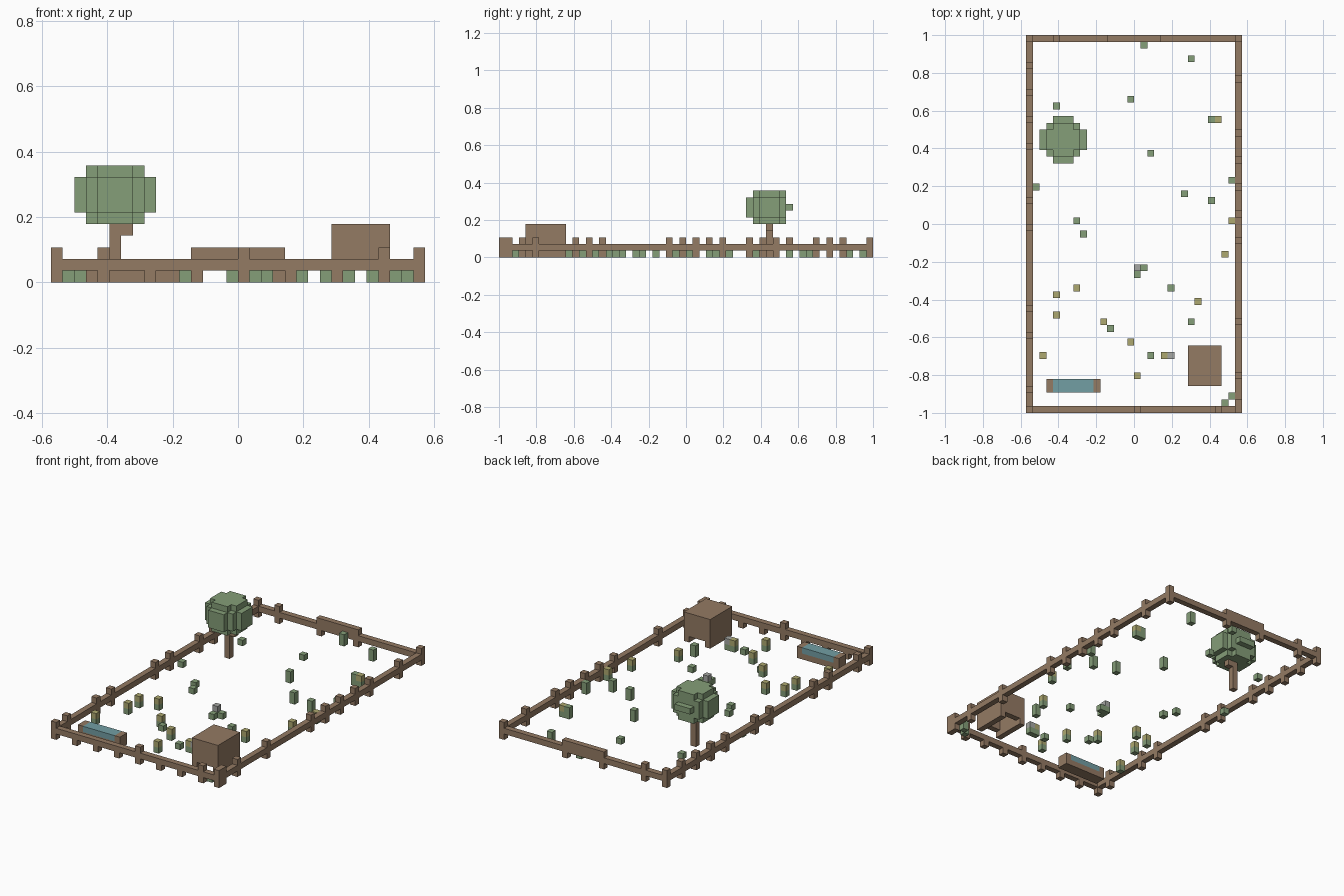
import bpy

if "Cube" in bpy.data.objects:
    bpy.data.objects.remove(bpy.data.objects["Cube"])

U = 1 / 28  # one block; the yard is 32 x 56 blocks


def mat(name, rgb):
    m = bpy.data.materials.new(name)
    m.diffuse_color = (*rgb, 1)
    m.use_nodes = True
    m.node_tree.nodes["Principled BSDF"].inputs["Base Color"].default_value = m.diffuse_color
    return m


BROWN = mat("wood brown", (0.296, 0.196, 0.126))
GREEN = mat("leaf green", (0.233, 0.342, 0.188))
YELLOW = mat("flower yellow", (0.42, 0.393, 0.163))
GREY = mat("flower grey", (0.38, 0.39, 0.37))
WATER = mat("water teal", (0.171, 0.342, 0.367))


def box(x0, x1, y0, y1, z0, z1):
    """Set of block cells filling a range (upper limits excluded)."""
    return {(x, y, z) for x in range(x0, x1) for y in range(y0, y1) for z in range(z0, z1)}


def blocks(name, cells, material):
    """Mesh with only the exposed faces of a set of block cells."""
    verts, faces = {}, []
    for c in sorted(cells):
        for axis in range(3):
            for side in (0, 1):
                n = list(c)
                n[axis] += 2 * side - 1
                if tuple(n) in cells:
                    continue
                a, b = (axis + 1) % 3, (axis + 2) % 3
                quad = []
                for i, j in ((0, 0), (1, 0), (1, 1), (0, 1)):
                    p = list(c)
                    p[axis] += side
                    p[a] += i
                    p[b] += j
                    quad.append(verts.setdefault(tuple(p), len(verts)))
                faces.append(quad if side else quad[::-1])
    me = bpy.data.meshes.new(name)
    me.from_pydata([[k * U for k in v] for v in verts], [], faces)
    me.materials.append(material)
    ob = bpy.data.objects.new(name, me)
    bpy.context.collection.objects.link(ob)
    return ob


# Fence: a rail all round at the second block level
fence = box(-16, 16, -28, 28, 1, 2) - box(-15, 15, -27, 27, 1, 2)
# side posts, staggered between left and right
for y in (-27, -23, -15, -3, 1, 5, 9, 13, 21):
    fence |= box(15, 16, y, y + 1, 0, 3)
for y in (-25, -17, -13, -1, 3, 11, 15, 19, 23, 27):
    fence |= box(-16, -15, y, y + 1, 0, 3)
# corner posts
for x in (-16, 15):
    for y in (-28, 27):
        fence |= box(x, x + 1, y, y + 1, 0, 3)
# front and back posts; only some rise above the rail
for x in (-12, -8, -4, 0, 4, 8, 12):
    fence |= box(x, x + 1, -28, -27, 0, 3 if x in (0, 12) else 2)
for x in (-12, -4, 3):
    fence |= box(x, x + 1, 27, 28, 0, 3)
# raised stretch at the middle of the back
fence |= box(-4, 4, 27, 28, 2, 3)
blocks("fence", fence, BROWN)

# Shed: hollow, open underneath, low openings front and back
shed = box(8, 13, -24, -18, 0, 5) - box(9, 12, -23, -19, 0, 4)
shed -= box(9, 12, -24, -18, 0, 1)
blocks("shed", shed, BROWN)

# Trough with wooden ends and floor
blocks("trough", box(-13, -5, -25, -23, 0, 2) - box(-12, -6, -25, -23, 1, 2), BROWN)
blocks("trough_water", box(-12, -6, -25, -23, 1, 2), WATER)

# Tree: trunk with a stub branch and a rounded crown
blocks("tree_trunk", box(-11, -10, 12, 13, 0, 5) | {(-10, 12, 4)}, BROWN)
crown = set()
for x, y, z in box(-3, 4, -3, 4, -2, 3):
    limit = (10, 10, 5)[abs(z)]
    if x * x + y * y <= limit and not (y == 3 and z):
        crown.add((x - 11, y + 12, z + 7))
blocks("tree_crown", crown, GREEN)

# Grass tufts (one block) and tall grass (two blocks)
short = [(-1, 18), (-12, 17), (-15, 5), (-9, 0), (-8, -2), (1, -7), (0, -8),
         (5, -10), (-4, -16), (2, -20), (13, -27)]
tall = [(1, 26), (8, 24), (11, 15), (2, 10), (14, 6), (7, 4), (11, 3), (8, -15), (14, -26)]
# Flowers: green stem block with a coloured bloom on top
yellow = [(12, 15), (14, 0), (13, -5), (-9, -10), (-12, -11), (9, -12), (-12, -14),
          (-5, -15), (-1, -18), (-14, -20), (4, -20), (0, -23)]
grey = [(0, -7), (5, -20)]

blocks("grass_tufts", {(x, y, 0) for x, y in short}, GREEN)
blocks("tall_grass", {(x, y, z) for x, y in tall for z in (0, 1)}, GREEN)
blocks("flower_stems", {(x, y, 0) for x, y in yellow + grey}, GREEN)
blocks("yellow_blooms", {(x, y, 1) for x, y in yellow}, YELLOW)
blocks("grey_blooms", {(x, y, 1) for x, y in grey}, GREY)
